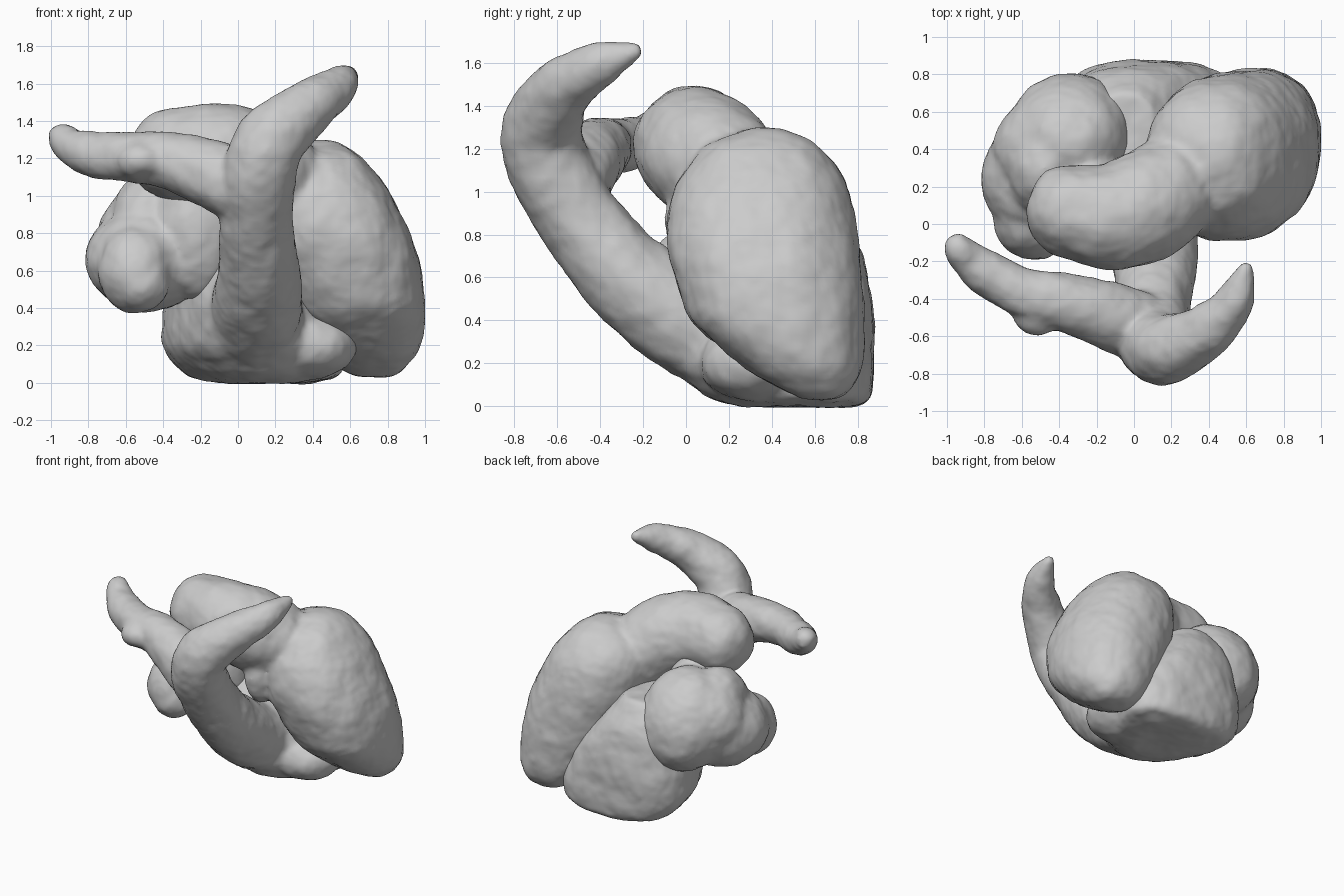
import bpy, bmesh, math
from mathutils import Vector, Matrix

if "Cube" in bpy.data.objects:
    bpy.data.objects.remove(bpy.data.objects["Cube"])

N = 32


def skin(bm, rings):
    """Bridge a list of rings and close both ends."""
    vs = [[bm.verts.new(p) for p in r] for r in rings]
    for a, b in zip(vs, vs[1:]):
        for i in range(N):
            j = (i + 1) % N
            bm.faces.new((a[i], a[j], b[j], b[i]))
    bm.faces.new(vs[0][::-1])
    bm.faces.new(vs[-1])


def spline(pts, steps=5):
    """Catmull-Rom interpolation of tuples of any length."""
    p = [pts[0]] + list(pts) + [pts[-1]]
    out = []
    for k in range(1, len(p) - 2):
        for s in range(steps):
            t = s / steps
            out.append([0.5 * (2 * b + (c - a) * t + (2 * a - 5 * b + 4 * c - d) * t * t
                               + (3 * b - a - 3 * c + d) * t ** 3)
                        for a, b, c, d in zip(*p[k - 1:k + 3])])
    return out + [list(pts[-1])]


def tube(bm, pts):
    """Tapered tube through (x, y, z, radius) points."""
    s = spline(pts)
    c = [Vector(q[:3]) for q in s]
    rings, normal = [], None
    for i, q in enumerate(s):
        t = (c[min(i + 1, len(c) - 1)] - c[max(i - 1, 0)]).normalized()
        n = t.orthogonal() if normal is None else normal - t * normal.dot(t)
        normal = n.normalized()
        b = t.cross(normal)
        rings.append([c[i] + max(q[3], 0.01) * (normal * math.cos(2 * math.pi * k / N)
                      + b * math.sin(2 * math.pi * k / N)) for k in range(N)])
    skin(bm, rings)


def loft(bm, sections, power=2.3, taper=0):
    """Stack of rounded sections (z, x0, x1, y0, y1); taper widens the back."""
    rings = []
    for z, x0, x1, y0, y1 in spline(sections, 4):
        ring = []
        for k in range(N):
            a = 2 * math.pi * k / N
            u, v = math.cos(a), math.sin(a)
            u = math.copysign(abs(u) ** (2 / power), u)
            v = math.copysign(abs(v) ** (2 / power), v)
            ring.append(((x0 + x1) / 2 + u * (1 + taper * v) * (x1 - x0) / 2,
                         (y0 + y1) / 2 + v * (y1 - y0) / 2, z))
        rings.append(ring)
    skin(bm, rings)


def blob(bm, center, radii, tilt=0):
    m = Matrix.Translation(center) @ Matrix.Rotation(tilt, 4, 'X') @ Matrix.Diagonal((*radii, 1))
    bmesh.ops.create_uvsphere(bm, u_segments=32, v_segments=20, radius=1, matrix=m)


lumps = bpy.data.textures.new("lumps", 'CLOUDS')
lumps.noise_scale = 0.16


def finish(bm, name, smooth=8):
    """Fuse the overlapping pieces into one soft organic surface."""
    bmesh.ops.recalc_face_normals(bm, faces=bm.faces)
    me = bpy.data.meshes.new(name)
    bm.to_mesh(me)
    bm.free()
    ob = bpy.data.objects.new(name, me)
    bpy.context.collection.objects.link(ob)
    r = ob.modifiers.new("fuse", 'REMESH')
    r.mode = 'VOXEL'
    r.voxel_size = 0.02
    r.use_smooth_shade = True
    s = ob.modifiers.new("soften", 'SMOOTH')
    s.factor = 0.5
    s.iterations = smooth
    d = ob.modifiers.new("lumps", 'DISPLACE')
    d.texture = lumps
    d.texture_coords = 'LOCAL'
    d.strength = 0.025
    d.mid_level = 0.45
    return ob


# Left ventricle with the aorta leaving its top
bm = bmesh.new()
loft(bm, [(.035, .64, .83, .55, .70), (.06, .57, .88, .47, .75), (.11, .50, .92, .39, .79),
          (.2, .42, .97, .25, .82), (.4, .28, 1.0, .03, .83), (.6, .18, .98, -.05, .82),
          (.8, .10, .92, -.09, .80), (1.0, .07, .82, -.06, .76), (1.12, .10, .74, .01, .70),
          (1.21, .18, .66, .09, .62), (1.27, .32, .56, .22, .50), (1.295, .40, .48, .32, .40)], 2.25)
tube(bm, [(.30, .35, .90, .22), (.22, .22, 1.05, .27), (.08, .11, 1.15, .295),
          (-.10, .04, 1.21, .285), (-.28, .06, 1.22, .26), (-.42, .09, 1.22, .23),
          (-.52, .11, 1.22, .16), (-.565, .12, 1.22, .06)])
blob(bm, (.18, .05, .88), (.12, .15, .23))
finish(bm, "left_ventricle_and_aorta")

# Right ventricle, pulmonary trunk and its two branches
bm = bmesh.new()
loft(bm, [(.0, -.10, .36, .22, .78), (.03, -.22, .50, .12, .85), (.1, -.30, .53, .03, .87),
          (.2, -.36, .54, -.07, .875), (.4, -.36, .46, -.12, .875), (.6, -.32, .32, -.04, .85),
          (.75, -.28, .20, .06, .80), (.9, -.20, .10, .18, .70)], 2.4, .38)
# fold joining the two ventricles at the front
blob(bm, (.36, .32, .20), (.28, .26, .18))
tube(bm, [(.08, .25, .30, .27), (.10, -.02, .41, .245), (.11, -.25, .58, .22),
          (.10, -.43, .78, .20), (.10, -.56, .97, .195), (.12, -.65, 1.15, .195),
          (.18, -.67, 1.30, .185), (.33, -.61, 1.44, .155), (.47, -.50, 1.54, .125),
          (.555, -.38, 1.60, .095), (.59, -.27, 1.645, .055), (.60, -.21, 1.665, .025)])
tube(bm, [(.10, -.56, .97, .18), (-.08, -.51, 1.09, .185), (-.33, -.43, 1.18, .16),
          (-.58, -.37, 1.21, .135), (-.76, -.28, 1.22, .125), (-.88, -.19, 1.26, .10),
          (-.935, -.12, 1.31, .08), (-.95, -.06, 1.32, .04)])
blob(bm, (-.51, -.45, 1.19), (.15, .15, .10))
finish(bm, "right_ventricle_and_pulmonary_artery", 7)

# Right atrium: front lobe, side wall and round back chamber
bm = bmesh.new()
blob(bm, (-.55, .02, .60), (.20, .21, .23))
blob(bm, (-.52, -.05, .53), (.15, .14, .15))
blob(bm, (-.49, .25, .66), (.325, .34, .28))
blob(bm, (-.48, .30, .87), (.20, .25, .25))
blob(bm, (-.42, .40, .76), (.33, .30, .33))
blob(bm, (-.22, .16, .82), (.24, .23, .38))
blob(bm, (-.34, .50, .77), (.33, .29, .38), math.radians(25))
finish(bm, "right_atrium", 14)
